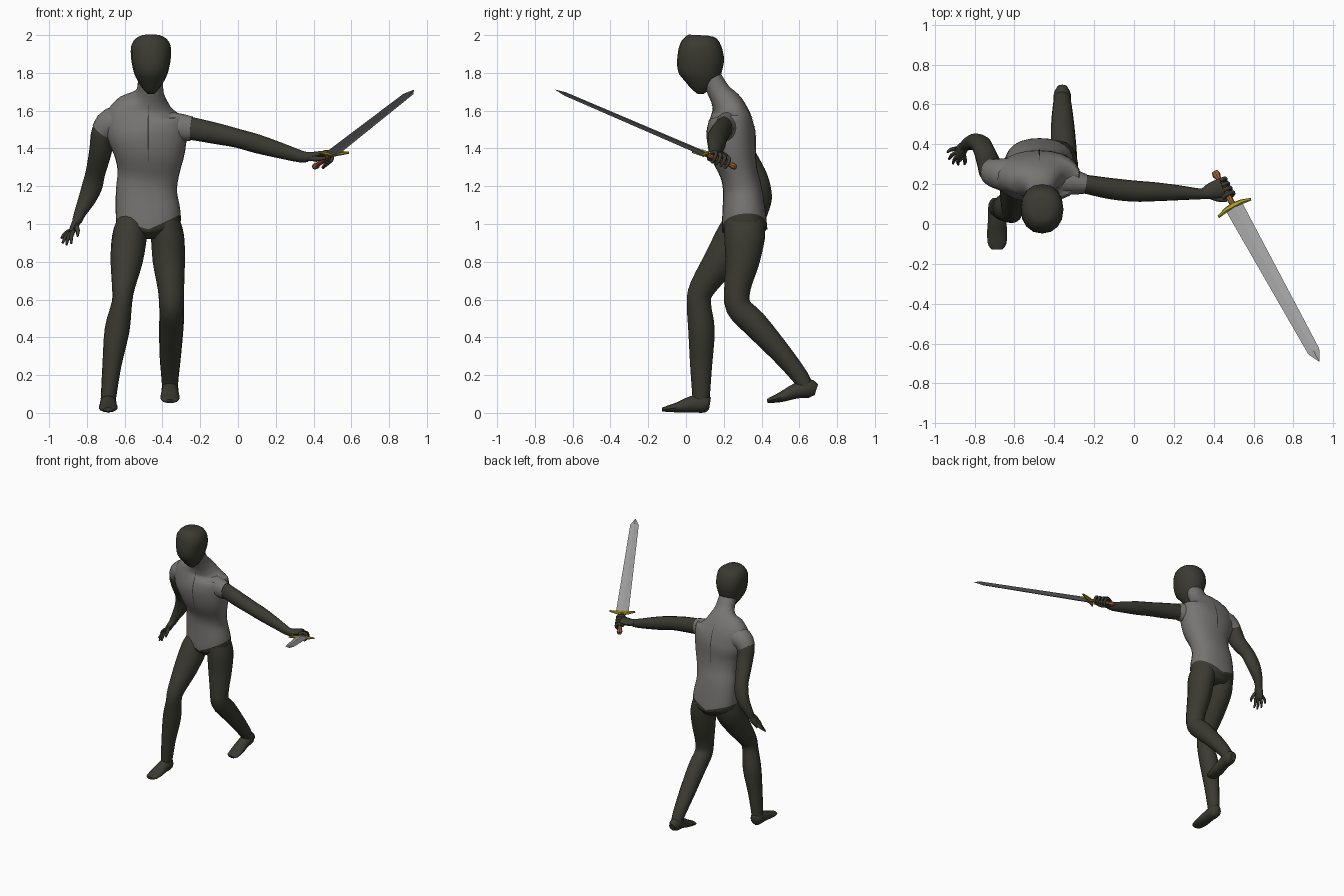
import bpy, bmesh, math
from mathutils import Vector, Matrix
from mathutils.bvhtree import BVHTree


def material(name, rgb):
    m = bpy.data.materials.new(name)
    m.diffuse_color = (*rgb, 1)
    return m


DARK = material("dark olive", (0.043, 0.043, 0.031))
GREY = material("shirt grey", (0.185, 0.178, 0.17))
STEEL = material("steel", (0.36, 0.36, 0.36))
BRASS = material("brass yellow", (0.38, 0.32, 0.02))
WOOD = material("grip brown", (0.38, 0.12, 0.04))
X, Y = Vector((1, 0, 0)), Vector((0, 1, 0))


def smooth_path(pts, sub):
    """Catmull-Rom through tuples of any length."""
    out = []
    for i in range(len(pts) - 1):
        p = [pts[max(i - 1, 0)], pts[i], pts[i + 1], pts[min(i + 2, len(pts) - 1)]]
        for k in range(sub):
            t = k / sub
            out.append([0.5 * (2 * b + (c - a) * t + (2 * a - 5 * b + 4 * c - d) * t * t
                        + (3 * b - a - 3 * c + d) * t ** 3) for a, b, c, d in zip(*p)])
    return out + [list(pts[-1])]


def loft(name, pts, mat, side=X, n=16, sub=3, power=1.0, split=None, mat2=None,
         matrix=None, flat=False):
    """Rings (x, y, z, radius along side, other radius, dip) joined along a path."""
    pts = smooth_path([(*p, 0) if len(p) == 5 else p for p in pts], sub)
    bm = bmesh.new()
    rings = []
    for i, p in enumerate(pts):
        t = Vector(pts[min(i + 1, len(pts) - 1)][:3]) - Vector(pts[max(i - 1, 0)][:3])
        t.normalize()
        a = (side - t * side.dot(t)).normalized()
        b = t.cross(a)
        ring = []
        for k in range(n):
            c, s = math.cos(2 * math.pi * k / n), math.sin(2 * math.pi * k / n)
            c = math.copysign(abs(c) ** power, c)
            s = math.copysign(abs(s) ** power, s)
            v = Vector(p[:3]) + a * c * p[3] + b * s * p[4]
            v.z -= p[5] * (1 - abs(c))
            ring.append(bm.verts.new(v))
        rings.append(ring)
    for i in range(len(rings) - 1):
        for k in range(n):
            f = bm.faces.new((rings[i][k], rings[i][(k + 1) % n],
                              rings[i + 1][(k + 1) % n], rings[i + 1][k]))
            f.material_index = 1 if split is not None and i >= split * sub else 0
    bm.faces.new(rings[0][::-1])
    top = bm.faces.new(rings[-1])
    top.material_index = 0 if split is None else 1
    bmesh.ops.recalc_face_normals(bm, faces=bm.faces)
    me = bpy.data.meshes.new(name)
    bm.to_mesh(me)
    bm.free()
    if matrix:
        me.transform(matrix)
    me.materials.append(mat)
    if mat2:
        me.materials.append(mat2)
    ob = bpy.data.objects.new(name, me)
    bpy.context.collection.objects.link(ob)
    if not flat:
        bpy.ops.object.select_all(action='DESELECT')
        ob.select_set(True)
        bpy.context.view_layer.objects.active = ob
        bpy.ops.object.shade_smooth_by_angle(angle=math.radians(50))
    return ob


# torso: dark pelvis below the dipping hem, grey shirt and neck above
torso = loft("torso", [
    (-.475, .32, .93, .09, .08), (-.475, .315, .98, .16, .11, .02),
    (-.475, .31, 1.045, .172, .12, .065), (-.485, .30, 1.17, .162, .105),
    (-.475, .28, 1.27, .163, .10), (-.47, .25, 1.38, .19, .122),
    (-.48, .238, 1.48, .215, .13), (-.492, .235, 1.56, .215, .112),
    (-.487, .225, 1.615, .17, .09), (-.475, .205, 1.655, .11, .075),
    (-.466, .175, 1.70, .073, .06), (-.463, .13, 1.78, .065, .055)],
    DARK, n=24, power=.9, split=2, mat2=GREY)

# sleeve caps
loft("left_sleeve", [(-.42, .235, 1.50, .09, .10), (-.33, .215, 1.51, .07, .08),
                     (-.245, .20, 1.505, .05, .064)], GREY, side=Y)
loft("right_sleeve", [(-.58, .24, 1.54, .09, .09), (-.67, .25, 1.535, .08, .08),
                      (-.718, .262, 1.485, .066, .064)], GREY, side=Y)

# seam strips down the chest and the back, laid on the shirt surface
tree = BVHTree.FromObject(torso, bpy.context.evaluated_depsgraph_get())
for name, start, way in (("front_seam", -1, 1), ("back_seam", 2, -1)):
    bm = bmesh.new()
    rows = []
    for i in range(12):
        z = 1.33 + .30 * i / 11
        w = .004 * math.sin(math.pi * (i + .4) / 12)
        row = []
        for x in (-.475 - w, -.475 + w):
            hit = tree.ray_cast(Vector((x, start, z)), Vector((0, way, 0)))[0]
            row.append(bm.verts.new(hit - Vector((0, way * .003, 0))))
        rows.append(row)
    for r, q in zip(rows, rows[1:]):
        loop = (r[0], r[1], q[1], q[0])
        bm.faces.new(loop if way > 0 else loop[::-1])
    me = bpy.data.meshes.new(name)
    bm.to_mesh(me)
    bm.free()
    me.materials.append(DARK)
    bpy.context.collection.objects.link(bpy.data.objects.new(name, me))

# head, egg shaped with a pointed chin
loft("head", [
    (-.461, .078, 1.688, .018, .016), (-.461, .078, 1.725, .05, .06),
    (-.461, .08, 1.78, .082, .104), (-.461, .075, 1.83, .097, .121),
    (-.461, .077, 1.885, .106, .123), (-.461, .070, 1.945, .104, .11),
    (-.461, .065, 1.983, .08, .085), (-.461, .065, 2.0, .045, .05)],
    DARK, n=16, sub=2, power=.88)

# legs
loft("right_leg", [
    (-.56, .31, 1.01, .082, .10), (-.575, .265, .93, .092, .108),
    (-.59, .18, .80, .085, .09), (-.607, .085, .66, .06, .068),
    (-.615, .068, .58, .054, .064), (-.64, .082, .44, .066, .07),
    (-.668, .08, .25, .05, .058), (-.687, .08, .07, .04, .045)], DARK)
loft("left_leg", [
    (-.39, .31, 1.01, .082, .105), (-.373, .31, .93, .088, .108),
    (-.366, .298, .80, .085, .09), (-.355, .272, .66, .07, .07),
    (-.352, .278, .56, .065, .068), (-.352, .36, .475, .065, .07),
    (-.358, .50, .32, .058, .056), (-.36, .605, .19, .046, .045),
    (-.36, .64, .12, .04, .04)], DARK)


# feet: heel to toe
def foot(name, x, rows):
    loft(name, [(x, *r) for r in rows], DARK, n=12)


foot("right_foot", -.687, [(.127, .05, .025, .03), (.10, .052, .043, .05),
                           (.03, .045, .045, .044), (-.04, .030, .05, .028),
                           (-.10, .021, .046, .016), (-.127, .018, .028, .01)])
foot("left_foot", -.36, [(.69, .122, .025, .03), (.65, .13, .043, .05),
                         (.58, .115, .045, .04), (.51, .086, .05, .028),
                         (.45, .068, .046, .016), (.43, .062, .028, .01)])

# arms
loft("right_arm", [
    (-.68, .25, 1.55, .05, .05), (-.715, .262, 1.49, .064, .06),
    (-.727, .30, 1.39, .058, .06), (-.755, .375, 1.27, .048, .052),
    (-.772, .402, 1.20, .045, .054), (-.80, .412, 1.13, .042, .046),
    (-.835, .402, 1.06, .032, .032), (-.852, .388, 1.015, .026, .026)], DARK, side=Y)
loft("left_arm", [
    (-.29, .205, 1.51, .045, .06), (-.245, .20, 1.505, .047, .06),
    (-.12, .178, 1.48, .053, .056), (0, .165, 1.453, .053, .05),
    (.10, .162, 1.425, .048, .05), (.22, .157, 1.39, .038, .042),
    (.33, .151, 1.358, .027, .032), (.37, .153, 1.355, .027, .026)], DARK, side=Y)

# open right hand
loft("right_palm", [(-.848, .392, 1.03, .026, .024), (-.865, .372, .99, .038, .022),
                    (-.885, .35, .95, .036, .016)], DARK, side=Y, n=10)
TIPS = [(-.935, .36, .925), (-.928, .325, .90), (-.908, .303, .89), (-.882, .298, .897)]
for i, tip in enumerate(TIPS):
    base = Vector((-.892 + .007 * i, .378 - .018 * i, .965))
    mid = base.lerp(Vector(tip), .5) + Vector((-.006, .004, 0))
    loft(f"right_finger_{i + 1}", [(*base, .011, .011), (*mid, .010, .010),
                                   (*tip, .006, .006)], DARK, side=Y, n=8)
loft("right_thumb", [(-.86, .36, 1.0, .013, .013), (-.848, .32, .965, .011, .011),
                     (-.85, .30, .935, .006, .006)], DARK, side=Y, n=8)

# sword frame: local x across the guard, y through the flat, z to the tip
d = (Vector((.93, -.69, 1.71)) - Vector((.50, .09, 1.375))).normalized()
w = Vector((.89, .44, 0))
w = (w - d * w.dot(d)).normalized()
h = d.cross(w)
S = Matrix.Translation((.50, .09, 1.375)) @ Matrix((w, h, d)).transposed().to_4x4()

loft("sword_blade", [(0, 0, 0, .046, .014), (0, 0, .89, .031, .01),
                     (0, 0, .952, .001, .001)], STEEL, n=4, sub=1, matrix=S, flat=True)
loft("sword_guard", [(-.093, 0, .012, .007, .006), (-.045, 0, 0, .013, .012),
                     (0, 0, 0, .02, .02), (.045, 0, 0, .013, .012),
                     (.093, 0, .012, .007, .006)], BRASS, side=Vector((0, 0, 1)),
     n=6, sub=1, matrix=S, flat=True)
loft("sword_grip", [(0, 0, -.21, .016, .014), (0, 0, -.19, .021, .018),
                    (0, 0, -.17, .014, .012), (0, 0, -.09, .017, .014),
                    (0, 0, -.01, .014, .012)], WOOD, n=8, sub=1, matrix=S, flat=True)

# gripping left hand
loft("left_palm", [(.35, .152, 1.357, .028, .026), (.385, .165, 1.358, .04, .024),
                   (.425, .178, 1.365, .046, .02), (.445, .185, 1.368, .04, .013)],
     DARK, side=Y, n=10)
for i in range(4):
    z = -.145 + .028 * i
    pts = []
    for k, ang in enumerate((150, 95, 40, -15, -70)):
        a, r = math.radians(ang), .030 + .004 * (k == 2)
        pts.append((r * math.cos(a), r * math.sin(a), z, .0125 - .001 * k, .0125 - .001 * k))
    loft(f"left_finger_{i + 1}", pts, DARK, side=Vector((0, 0, 1)), n=8, matrix=S)
loft("left_thumb", [(.375, .145, 1.35, .016, .016), (.42, .125, 1.345, .013, .013),
                    (.465, .118, 1.35, .008, .008)], DARK, side=Y, n=8)
